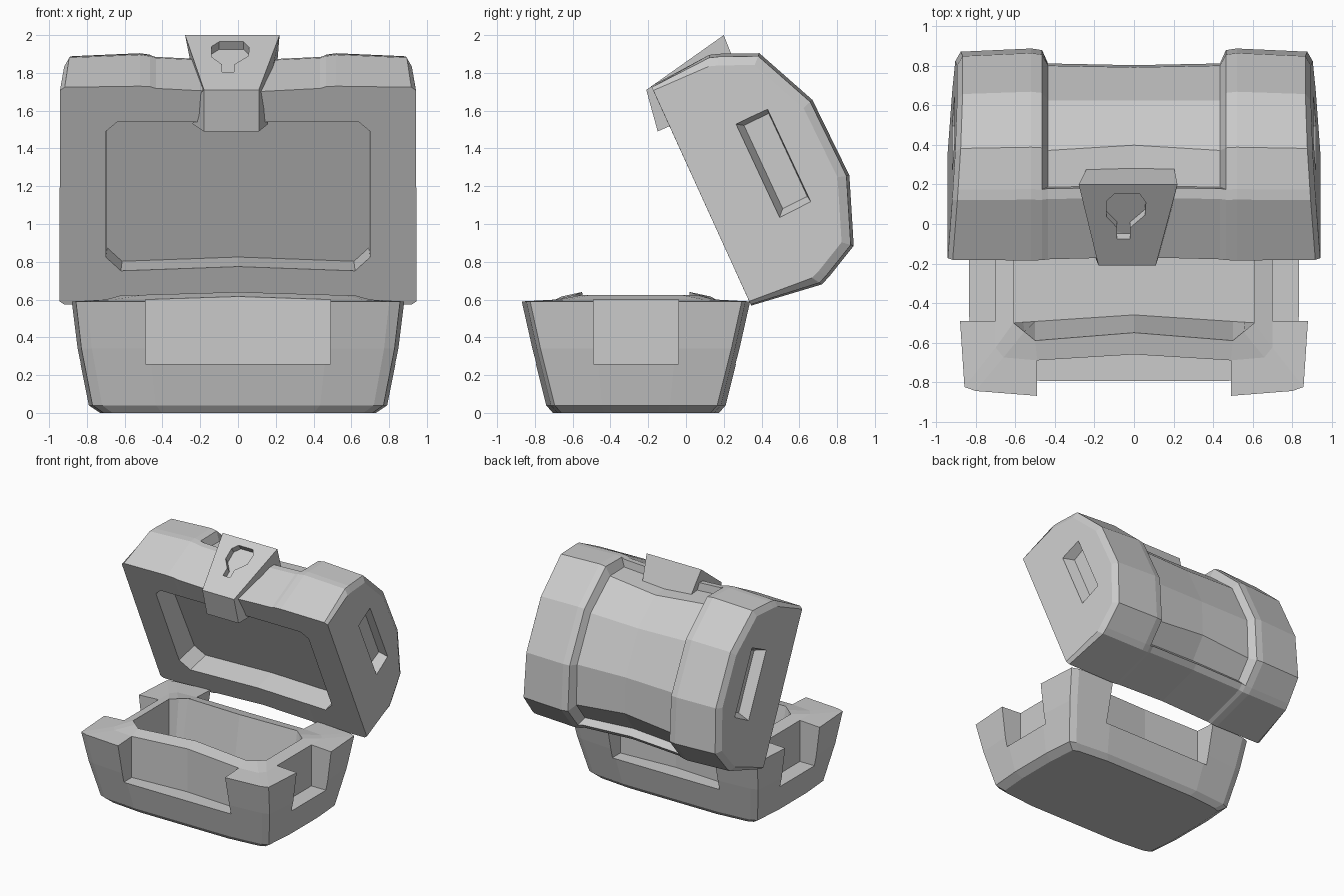
import bpy, bmesh
from mathutils import Vector

cube = bpy.data.objects.get("Cube")
if cube:
    bpy.data.objects.remove(cube, do_unlink=True)

grey = bpy.data.materials.new("light_grey")
grey.use_nodes = True
grey.diffuse_color = (0.6, 0.6, 0.6, 1)
grey.node_tree.nodes["Principled BSDF"].inputs["Base Color"].default_value = (0.6, 0.6, 0.6, 1)


def loft(name, rings):
    """Skin closed rings of equal length and cap both ends."""
    bm = bmesh.new()
    rows = [[bm.verts.new(p) for p in ring] for ring in rings]
    n = len(rows[0])
    for a, b in zip(rows, rows[1:]):
        for i in range(n):
            j = (i + 1) % n
            bm.faces.new((a[i], a[j], b[j], b[i]))
    bm.faces.new(rows[0])
    bm.faces.new(rows[-1])
    bmesh.ops.remove_doubles(bm, verts=bm.verts, dist=0.0005)
    bmesh.ops.recalc_face_normals(bm, faces=bm.faces)
    mesh = bpy.data.meshes.new(name)
    bm.to_mesh(mesh)
    bm.free()
    mesh.materials.append(grey)
    obj = bpy.data.objects.new(name, mesh)
    bpy.context.collection.objects.link(obj)
    return obj


def cut(target, rings):
    """Subtract a lofted solid from the target."""
    tool = loft("cutter", rings)
    tool.hide_render = True
    mod = target.modifiers.new("cut", "BOOLEAN")
    mod.operation, mod.solver, mod.object = "DIFFERENCE", "EXACT", tool
    bpy.context.view_layer.objects.active = target
    bpy.ops.object.modifier_apply(modifier=mod.name)
    bpy.data.objects.remove(tool, do_unlink=True)


# ---- Chest base: mirrored quarter plans lofted up the outside and down into the cavity
BASE_Y = -0.265


def plan(quarter, z, z_mid=None):
    """Quarter plan from front centre to side centre, mirrored to a full ring."""
    half = quarter + [(x, -y) for x, y in quarter[-2::-1]]
    full = half + [(-x, y) for x, y in half[-2:0:-1]]
    z_mid = z if z_mid is None else z_mid
    return [(x, y + BASE_Y, z_mid if x == 0 else z) for x, y in full]


def outer(a, b, z):
    return plan([(0, -b), (.55 * a, -b), (.91 * a, .025 - b), (.975 * a, .045 - b),
                 (a, -.38 * b), (a, 0)], z)


base = loft("chest_base", [
    outer(.73, .44, 0), outer(.79, .475, .04), outer(.85, .55, .34), outer(.88, .605, .59),
    plan([(0, -.40), (.49, -.425), (.66, -.41), (.70, -.36), (.70, -.22), (.70, 0)], .60, .615),
    plan([(0, -.285), (.50, -.325), (.555, -.28), (.61, -.235), (.61, -.2), (.61, 0)], .625, .64),
    plan([(0, -.195), (.50, -.228), (.56, -.232), (.61, -.235), (.61, -.2), (.61, 0)], .12)])

# Notches in all four walls
for s in (-1, 1):
    notch = [(-.49, .425), (0, .395), (.49, .425), (.49, .9), (-.49, .9)]
    cut(base, [[(x, BASE_Y + s * y, z) for x, y in notch] for z in (.26, .9)])
    side = [(.70, -.225), (1.1, -.225), (1.1, .225), (.70, .225)]
    cut(base, [[(s * x, BASE_Y + y, z) for x, y in side] for z in (.26, .9)])


# ---- Lid, in hinge coordinates: u runs up the mouth, n runs out to the dome
def lid_point(x, u, n):
    return (x, .34 - .44 * u + .898 * n, .58 + .898 * u + .44 * n)


MID_U = .60
SHELL = [(.635, 0), (.67, .38), (.652, .43), (.652, .43), (.562, .62), (.22, .762)]
SUNK = [(.625, 0), (.66, .38), (.642, .43), (.585, .41), (.50, .575), (.20, .71)]
WAIST = [(.60, 0), (.64, .375), (.622, .425), (.56, .405), (.46, .585), (.19, .705)]


def section(half, x, scale=1.0, taper=0.0):
    """Mirror half a dome profile into one lid ring, with a slightly tilted mouth."""
    pts = [(MID_U + w * scale, n * scale) for w, n in half]
    pts += [(MID_U - w * scale, n * scale) for w, n in half[::-1]]
    lip = half[0][0] * (1 + scale) / 2
    pts[0] = (MID_U + lip + .025, .035)
    pts[-1] = (MID_U - lip + .025, 0)
    sign = 1 if x > 0 else -1
    return [lid_point(x - sign * taper * n, u, n) for u, n in pts]


right_half = [section(SHELL, .945, .93, .07), section(SHELL, .92, .99, .07),
              section(SHELL, .52, 1.01), section(SHELL, .465, 1.0), section(SUNK, .435)]
left_half = [[(-x, y, z) for x, y, z in ring] for ring in right_half]
lid = loft("chest_lid", right_half + [section(WAIST, 0)] + left_half[::-1])

# Hollow inside the lid, its lower wall drafted outward
mouth = [(-.70, .27), (-.62, .19), (0, .215), (.62, .19), (.70, .27),
         (.70, 1.0), (.64, 1.055), (-.64, 1.055), (-.70, 1.0)]
cut(lid, [[lid_point(x * (1 - .05 * n), u - (.2 * n if u < .5 else 0), n) for x, u in mouth]
          for n in (-.1, .2)])

# Slots in the lid ends, narrowing inward
slot = [(.34, .34), (.34, .525), (.885, .535), (.885, .35)]
floor = [(.375, .375), (.375, .52), (.86, .53), (.86, .385)]
for s in (-1, 1):
    cut(lid, [[lid_point(s * x, u, n) for u, n in ring]
              for ring, x in ((floor, .84), (slot, .915), (slot, 1.1))])

# ---- Latch: flared plate with a tab hanging over the mouth
latch = loft("latch", [
    [(-.28, .20, 2.0), (.22, .20, 2.0), (.20, .30, 1.75), (-.23, .30, 1.75)],
    [(-.18, -.21, 1.71), (.11, -.21, 1.71), (.15, -.08, 1.66), (-.23, -.08, 1.66)],
    [(-.18, -.15, 1.49), (.11, -.15, 1.49), (.16, -.06, 1.53), (-.24, -.06, 1.53)]])

# Keyhole sunk into the latch plate
outline = [(-.10, 1.965), (.03, 1.965), (.06, 1.935), (.055, 1.89), (-.02, 1.845), (-.02, 1.805),
           (-.085, 1.805), (-.085, 1.845), (-.14, 1.885), (-.14, 1.94)]
normal = Vector((0, -.577, .816))
cut(latch, [[Vector((x, (z - 1.71) * 1.414 - .21, z)) + normal * d for x, z in outline]
            for d in (-.05, .1)])
